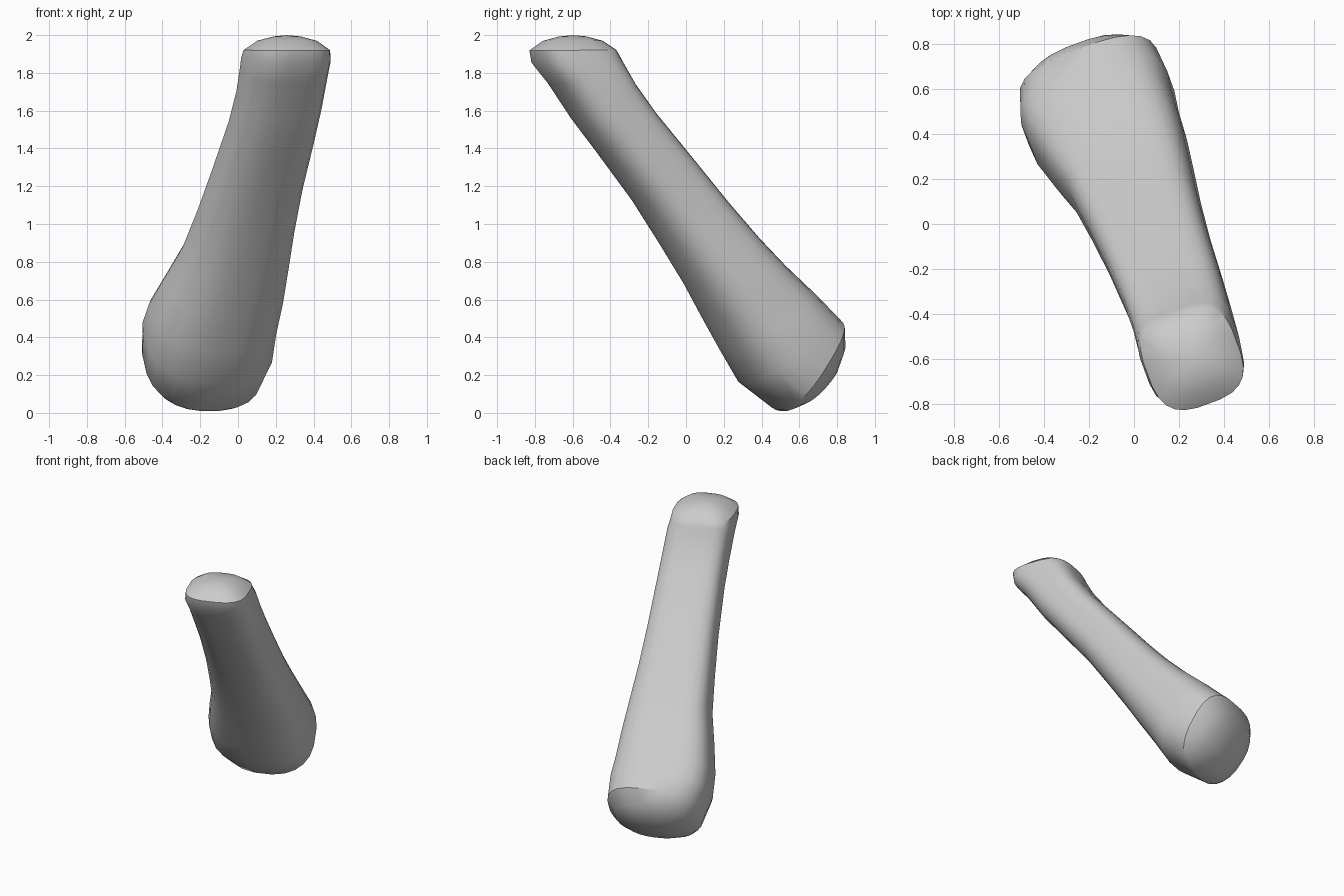
import bpy, bmesh, math
from mathutils import Vector

cube = bpy.data.objects.get("Cube")
if cube:
    bpy.data.objects.remove(cube, do_unlink=True)

SEGMENTS = 24
axis = Vector((0.21, -0.57, 0.80)).normalized()    # wide end to narrow end
across = Vector((0.94, 0.345, 0)).normalized()
depth = axis.cross(across).normalized()

# Sections: centre, half width, half depth, tilt, squareness of upper and lower half
sections = [
    ((-0.217, 0.693, 0.15), 0.18, 0.145, -11, 2.3, 2.3),
    ((-0.203, 0.661, 0.193), 0.275, 0.24, -13, 2.5, 2.4),
    ((-0.191, 0.638, 0.252), 0.325, 0.283, -20, 2.9, 2.4),   # wide rim
    ((-0.157, 0.507, 0.361), 0.348, 0.29, -9, 3.2, 2.4),
    ((-0.129, 0.42, 0.483), 0.338, 0.268, 0, 3.3, 2.4),
    ((-0.066, 0.297, 0.641), 0.312, 0.237, 0, 3.5, 2.4),
    ((-0.007, 0.18, 0.803), 0.28, 0.212, 0, 3.6, 2.4),
    ((0.048, 0.033, 1.006), 0.257, 0.193, 0, 3.6, 2.4),
    ((0.107, -0.123, 1.226), 0.239, 0.178, 0, 3.6, 2.5),
    ((0.183, -0.325, 1.487), 0.226, 0.171, 0, 3.6, 2.5),
    ((0.221, -0.443, 1.649), 0.222, 0.175, 5, 3.6, 2.6),
    ((0.245, -0.535, 1.80), 0.222, 0.187, 19, 3.4, 2.8),
    ((0.255, -0.585, 1.87), 0.22, 0.218, 33, 3.3, 3),
    ((0.26, -0.60, 1.92), 0.212, 0.214, 37, 3.3, 3),         # narrow rim
    ((0.26, -0.60, 1.97), 0.15, 0.15, 37, 2.7, 2.7),
    ((0.26, -0.60, 1.993), 0.07, 0.07, 37, 2.3, 2.3),
]
tips = [(-0.217, 0.697, 0.125), (0.26, -0.60, 2.0)]


def rounded(value, power):
    return math.copysign(abs(value) ** (2 / power), value)


def add_ring(bm, centre, width, thick, tilt, upper, lower):
    t = math.radians(tilt)
    a = across * width
    b = (depth * math.cos(t) - axis * math.sin(t)) * thick
    ring = []
    for i in range(SEGMENTS):
        g = math.tau * (i + 0.5) / SEGMENTS
        power = upper if math.sin(g) > 0 else lower
        ring.append(bm.verts.new(Vector(centre) + a * rounded(math.cos(g), power)
                                 + b * rounded(math.sin(g), power)))
    return ring


# Loft the shaft and close both ends with shallow domes
bm = bmesh.new()
rings = [add_ring(bm, *s) for s in sections]
for low, high in zip(rings, rings[1:]):
    for i in range(SEGMENTS):
        j = (i + 1) % SEGMENTS
        bm.faces.new((low[i], low[j], high[j], high[i]))
for ring, tip in zip((rings[0], rings[-1]), tips):
    apex = bm.verts.new(tip)
    for i in range(SEGMENTS):
        bm.faces.new((ring[i], ring[(i + 1) % SEGMENTS], apex))
bmesh.ops.recalc_face_normals(bm, faces=bm.faces)

mesh = bpy.data.meshes.new("tapered_shaft")
bm.to_mesh(mesh)
bm.free()
shaft = bpy.data.objects.new("tapered_shaft", mesh)
bpy.context.collection.objects.link(shaft)

# Plain grey
grey = bpy.data.materials.new("light_grey")
grey.use_nodes = True
colour = (0.6, 0.6, 0.6, 1)
grey.diffuse_color = colour
grey.node_tree.nodes["Principled BSDF"].inputs["Base Color"].default_value = colour
mesh.materials.append(grey)

# Smooth sides, crisp end rims
bpy.ops.object.select_all(action='DESELECT')
shaft.select_set(True)
bpy.context.view_layer.objects.active = shaft
bpy.ops.object.shade_smooth_by_angle(angle=math.radians(34))
